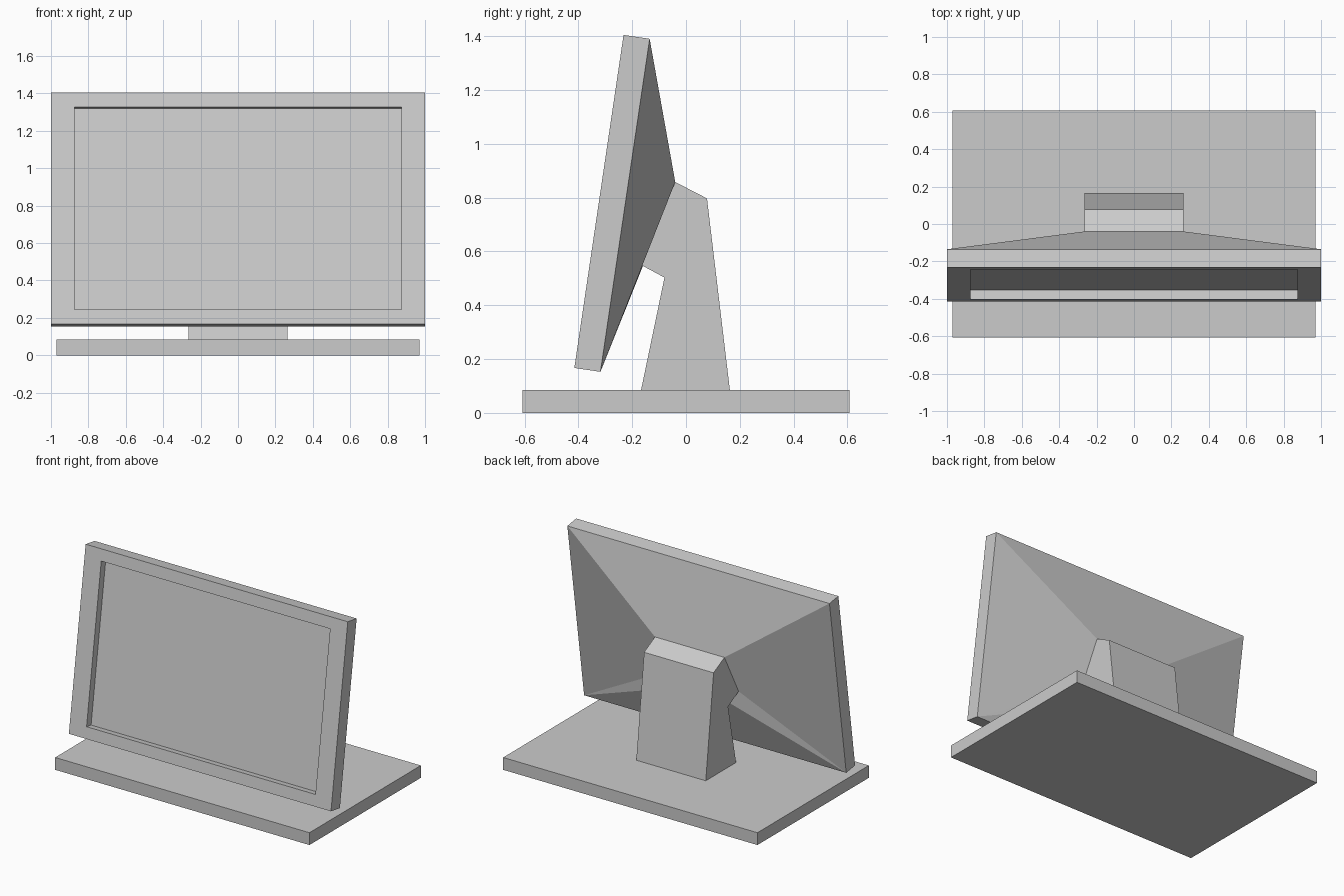
import bpy, bmesh
from mathutils import Vector

if "Cube" in bpy.data.objects:
    bpy.data.objects.remove(bpy.data.objects["Cube"])


def finish(name, bm):
    bmesh.ops.recalc_face_normals(bm, faces=bm.faces)
    mesh = bpy.data.meshes.new(name)
    bm.to_mesh(mesh)
    bm.free()
    obj = bpy.data.objects.new(name, mesh)
    bpy.context.collection.objects.link(obj)
    return obj


def extrude_profile(name, profile, half_width):
    """Extrude a (y, z) outline symmetrically along x."""
    bm = bmesh.new()
    face = bm.faces.new([bm.verts.new((-half_width, y, z)) for y, z in profile])
    new = bmesh.ops.extrude_face_region(bm, geom=[face])["geom"]
    moved = [v for v in new if isinstance(v, bmesh.types.BMVert)]
    bmesh.ops.translate(bm, verts=moved, vec=(2 * half_width, 0, 0))
    return finish(name, bm)


# Base plate
extrude_profile("base_plate", [(-0.607, 0), (0.607, 0), (0.607, 0.085), (-0.607, 0.085)], 0.97)

# Hooked stand, whose slanted upper front edge meets the rear housing
HALF_STAND = 0.265
HOUSING_LOW, HOUSING_HIGH = (-0.195, 0.565), (-0.04, 0.858)
extrude_profile("stand", [(-0.167, 0.085), (0.163, 0.085), (0.078, 0.797),
                          HOUSING_HIGH, HOUSING_LOW, (-0.08, 0.503)], HALF_STAND)

# Tilted screen: rectangular rings from the recessed display to the rear housing
UP = Vector((0, 0.183, 1.238)).normalized()
BACK = Vector((0, UP.z, -UP.y))
ORIGIN = Vector((0, -0.415, 0.167))
HEIGHT, DEPTH = 1.251, 0.098
bm = bmesh.new()


def ring(half_x, low, high):
    corners = ((-1, low), (1, low), (1, high), (-1, high))
    return [bm.verts.new((s * half_x, p[1], p[2])) for s, p in corners]


def tilted_ring(half_x, margin, depth):
    return ring(half_x, ORIGIN + UP * margin + BACK * depth,
                ORIGIN + UP * (HEIGHT - margin) + BACK * depth)


rings = [tilted_ring(0.873, 0.079, 0.05),   # display panel
         tilted_ring(0.873, 0.079, 0),      # inner bezel edge
         tilted_ring(1, 0, 0),              # outer front edge
         tilted_ring(1, 0, DEPTH)]          # outer back edge
bm.faces.new(rings[0])
for a, b in zip(rings, rings[1:]):
    for i in range(4):
        j = (i + 1) % 4
        bm.faces.new((a[i], a[j], b[j], b[i]))

# Tapered rear housing, with a slightly bulging underside
outer = rings[-1]
inner = ring(HALF_STAND, (0, *HOUSING_LOW), (0, *HOUSING_HIGH))
belly = bm.verts.new((0, -0.16, 0.546))
bm.faces.new((outer[2], outer[3], inner[3], inner[2]))
for low, high in ((0, 3), (1, 2)):
    bm.faces.new((outer[low], outer[high], inner[high], inner[low]))
    bm.faces.new((outer[low], inner[low], belly))
bm.faces.new((outer[0], outer[1], belly))
finish("screen", bm)
